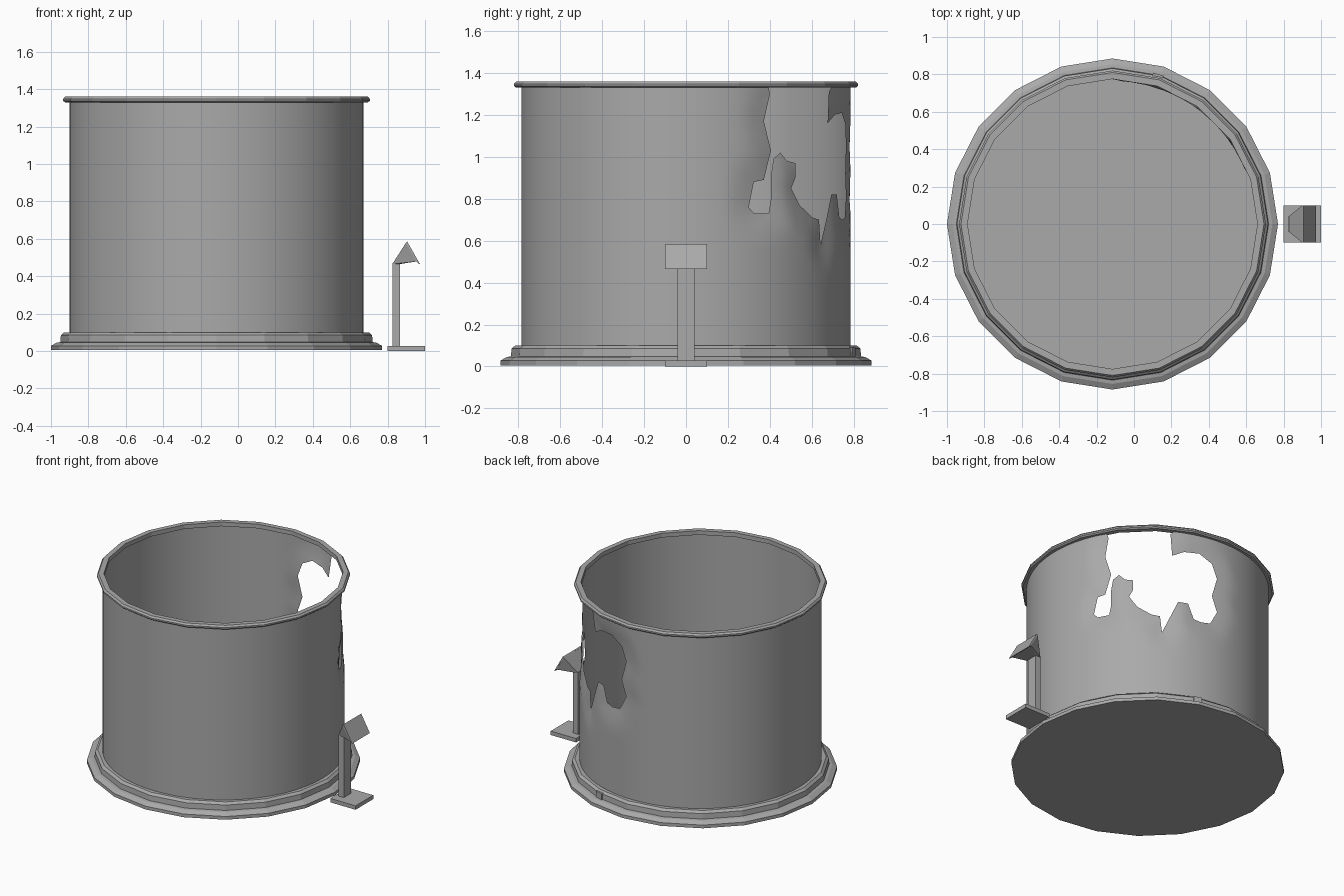
import bpy, bmesh, math
from mathutils import Vector
from mathutils.geometry import delaunay_2d_cdt

default_cube = bpy.data.objects.get("Cube")
if default_cube:
    bpy.data.objects.remove(default_cube, do_unlink=True)

CENTRE_X = -0.115
WALL_RADIUS = 0.785
WALL_TOP = 1.34
SIDES = 20

grey = bpy.data.materials.new("plain grey")
grey.use_nodes = True
colour = (0.4, 0.4, 0.4, 1)
grey.diffuse_color = colour
grey.node_tree.nodes["Principled BSDF"].inputs["Base Color"].default_value = colour


def finish(name, bm, smooth=False):
    """Turn a bmesh into a named grey object."""
    bmesh.ops.recalc_face_normals(bm, faces=bm.faces)
    mesh = bpy.data.meshes.new(name)
    bm.to_mesh(mesh)
    bm.free()
    mesh.materials.append(grey)
    mesh.polygons.foreach_set("use_smooth", [smooth] * len(mesh.polygons))
    obj = bpy.data.objects.new(name, mesh)
    bpy.context.collection.objects.link(obj)
    return obj


def polar(radius, angle, z):
    return Vector((CENTRE_X + radius * math.cos(angle), radius * math.sin(angle), z))


def lathe(name, profile, closed=False):
    """Sweep a (radius, height) profile round the tank axis."""
    bm = bmesh.new()
    rings = [[bm.verts.new(polar(r, math.tau * i / SIDES, z)) for i in range(SIDES)]
             for r, z in profile]
    pairs = list(zip(rings, rings[1:]))
    if closed:
        pairs.append((rings[-1], rings[0]))
    else:
        bm.faces.new(rings[0])
    for low, high in pairs:
        for i in range(SIDES):
            j = (i + 1) % SIDES
            bm.faces.new((low[i], low[j], high[j], high[i]))
    return finish(name, bm)


def hull(name, points):
    """Convex solid round a few points."""
    bm = bmesh.new()
    for p in points:
        bm.verts.new(p)
    bmesh.ops.convex_hull(bm, input=bm.verts)
    bmesh.ops.dissolve_limit(bm, angle_limit=0.01, verts=bm.verts, edges=bm.edges)
    return finish(name, bm)


def prism(name, profile, half_width):
    """Convex (x, z) profile extruded evenly along y."""
    return hull(name, [(x, s * half_width, z) for x, z in profile for s in (-1, 1)])


def rectangle(x0, x1, z0, z1):
    return [(x0, z0), (x1, z0), (x1, z1), (x0, z1)]


# Stepped base with closed underside, and the top rim
lathe("stepped_base", [(0.885, 0.005), (0.885, 0.028), (0.855, 0.045), (0.835, 0.048),
                       (0.832, 0.085), (0.815, 0.1), (0.775, 0.1)])
lathe("top_rim", [(0.775, 1.33), (0.81, 1.33), (0.82, 1.338), (0.82, 1.348),
                  (0.81, 1.36), (0.775, 1.36)], closed=True)

# Torn opening outline: degrees round the tank, height
tear = [(31, 1.4), (31, 1.3), (29, 1.17), (32, 1.03), (29, 0.89), (25, 0.88),
        (23, 0.76), (25, 0.73), (31, 0.73), (32, 0.8), (32, 0.91), (33, 0.99),
        (36, 1.02), (39, 0.98), (43, 0.97), (43, 0.9), (41, 0.85), (45, 0.77),
        (52, 0.71), (56, 0.7), (57, 0.58), (61, 0.7), (65, 0.82), (70, 0.82),
        (73, 0.71), (77, 0.7), (82, 0.71), (86, 0.81), (83, 0.92), (86, 1.06),
        (83, 1.16), (76, 1.21), (68, 1.2), (62, 1.16), (61, 1.31), (61, 1.4)]
outline = [Vector((math.radians(a) * WALL_RADIUS, z)) for a, z in tear]


def distance_to_tear(p):
    best = 9
    for a, b in zip(outline, outline[1:]):
        t = max(0, min(1, (p - a).dot(b - a) / (b - a).length_squared))
        best = min(best, (p - a.lerp(b, t)).length)
    return best


# Thin wall: an unrolled sheet, cut by the tear, then rolled up and bent in at the edge
columns, rows = 120, 22
half = math.pi * WALL_RADIUS
sheet = [Vector((-half + 2 * half * i / columns, 0.01 + (WALL_TOP - 0.01) * j / rows))
         for i in range(columns + 1) for j in range(rows + 1)]
loop = list(range(len(sheet), len(sheet) + len(outline)))
verts, _, faces, _, _, origins = delaunay_2d_cdt(sheet + outline, [], [loop], 0, 1e-5)
bm = bmesh.new()
rolled = []
for p in verts:
    bend = 0.02 * max(0, 1 - distance_to_tear(p) / 0.12)
    bend *= min(1, max(0, (WALL_TOP - p.y) / 0.1))
    rolled.append(bm.verts.new(polar(WALL_RADIUS - bend, p.x / WALL_RADIUS, p.y)))
for face, origin in zip(faces, origins):
    middle = sum(verts[i].y for i in face) / len(face)
    if not origin and middle < WALL_TOP:
        bm.faces.new([rolled[i] for i in face])
loose = [v for v in bm.verts if not v.link_faces]
bmesh.ops.delete(bm, geom=loose, context='VERTS')
bmesh.ops.remove_doubles(bm, verts=bm.verts, dist=0.0005)
finish("torn_wall", bm, smooth=True)

# Small clip on the base below the tear
hull("base_clip", [polar(r, math.radians(a), z)
                   for r in (0.8, 0.838) for a in (71, 75) for z in (0.045, 0.09)])

# Sign stand beside the tank
prism("sign_foot", rectangle(0.8, 1.0, 0, 0.028), 0.1)
prism("sign_post", rectangle(0.825, 0.865, 0.02, 0.47), 0.04)
hull("sign_neck", [(x, s * w, z) for x, w, z in
                   ((0.825, 0.04, 0.465), (0.865, 0.04, 0.465), (0.865, 0.04, 0.48),
                    (0.9, 0.1, 0.582), (0.957, 0.1, 0.48)) for s in (-1, 1)])
prism("sign_panel", [(0.897, 0.578), (0.905, 0.585), (0.973, 0.465), (0.963, 0.468)], 0.1)
